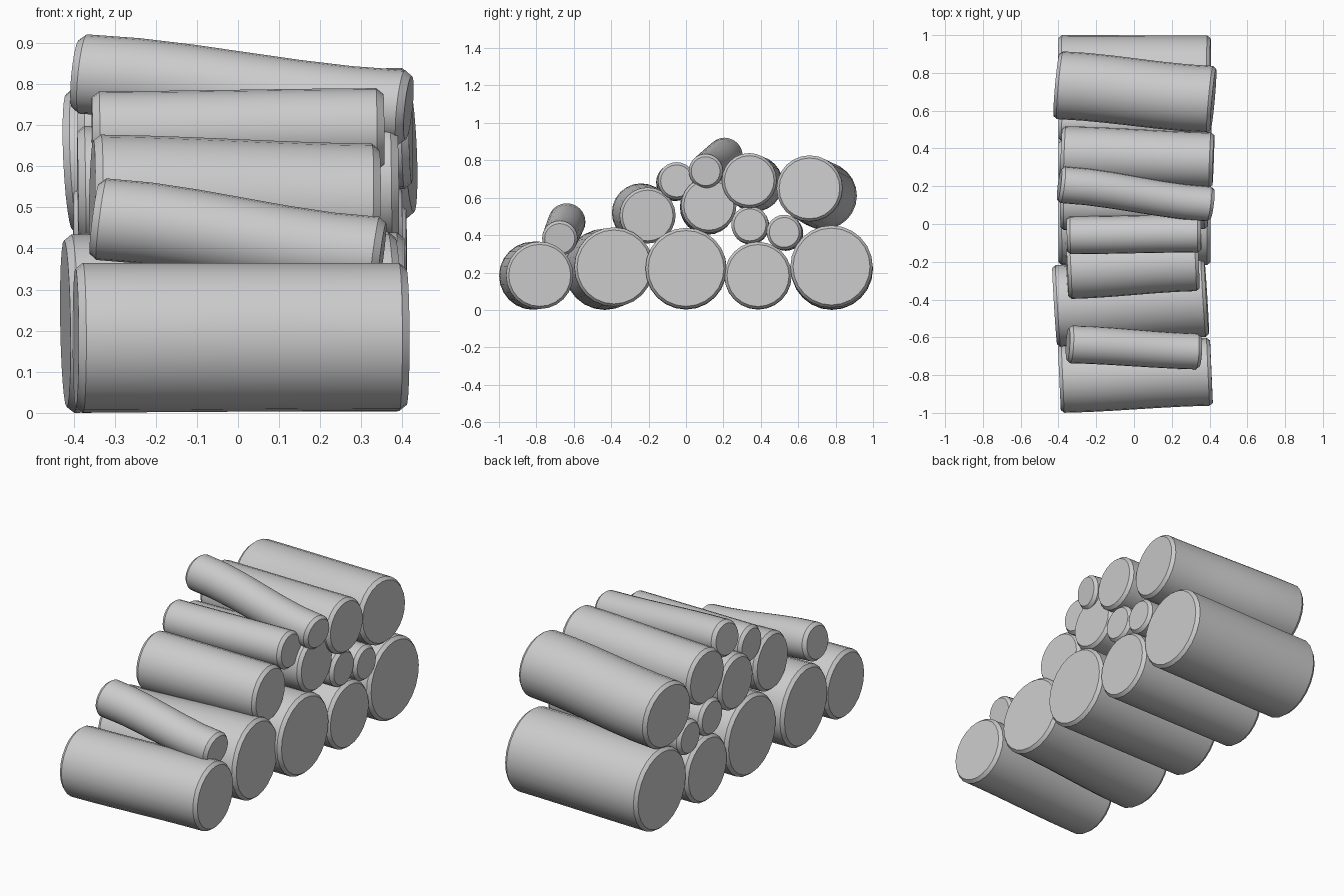
import bpy
import bmesh
from math import cos, sin, tau
from mathutils import Vector

cube = bpy.data.objects.get("Cube")
if cube:
    bpy.data.objects.remove(cube, do_unlink=True)

GREY = (0.6, 0.6, 0.6, 1)
wood = bpy.data.materials.new("plain_grey")
wood.use_nodes = True
wood.diffuse_color = GREY
wood.node_tree.nodes["Principled BSDF"].inputs["Base Color"].default_value = GREY

SIDES = 24
STEPS = 6
BEVEL = 0.018


def add_log(name, right_end, left_end, r_right, r_left):
    """Log with bevelled ends that sways gently between its two end centres."""
    a, b = Vector(right_end), Vector(left_end)
    axis = (b - a).normalized()
    side = Vector((0, 0, 1)).cross(axis).normalized()
    up = axis.cross(side)
    length = (b - a).length

    # Distance along the log and radius inset of every ring
    stations = [(0, BEVEL * 0.8)]
    for i in range(STEPS + 1):
        stations.append((BEVEL + (length - 2 * BEVEL) * i / STEPS, 0))
    stations.append((length, BEVEL * 0.8))

    bm = bmesh.new()
    rings = []
    for dist, inset in stations:
        t = dist / length
        ease = t * t * (3 - 2 * t)
        radius = r_right + (r_left - r_right) * ease - inset
        centre = a + axis * dist
        # Ease sideways and vertical drift so the log bends like a natural trunk
        centre.y += (b.y - a.y) * (ease - t) * 0.7
        centre.z += (b.z - a.z) * (ease - t) * 0.7
        rings.append([bm.verts.new(centre + radius * (side * cos(tau * k / SIDES)
                                                      + up * sin(tau * k / SIDES)))
                      for k in range(SIDES)])
    for lower, upper in zip(rings, rings[1:]):
        for k in range(SIDES):
            n = (k + 1) % SIDES
            bm.faces.new((lower[k], lower[n], upper[n], upper[k]))
    bm.faces.new(rings[0][::-1])
    bm.faces.new(rings[-1])
    bmesh.ops.recalc_face_normals(bm, faces=bm.faces)

    mesh = bpy.data.meshes.new(name)
    bm.to_mesh(mesh)
    bm.free()
    mesh.materials.append(wood)
    log = bpy.data.objects.new(name, mesh)
    bpy.context.collection.objects.link(log)
    bpy.ops.object.select_all(action='DESELECT')
    log.select_set(True)
    bpy.context.view_layer.objects.active = log
    bpy.ops.object.shade_smooth_by_angle(angle=0.4)


# Bottom row, front to back
add_log("bottom_log_front", (-.395, -.818, .183), (.41, -.782, .185), .182, .18)
add_log("bottom_log_second", (-.42, -.435, .217), (.385, -.385, .23), .217, .212)
add_log("bottom_log_middle", (-.4, 0, .22), (.405, 0, .222), .218, .217)
add_log("bottom_log_fourth", (-.4, .385, .182), (.405, .385, .184), .18, .18)
add_log("bottom_log_back", (-.4, .78, .22), (.405, .778, .232), .22, .22)

# Second layer
add_log("small_log_front", (-.35, -.637, .472), (.35, -.675, .382), .1, .095)
add_log("upper_log_front", (-.355, -.24, .52), (.34, -.205, .505), .157, .15)
add_log("upper_log_middle", (-.39, .115, .55), (.39, .122, .56), .148, .148)
add_log("small_log_middle", (-.4, .345, .45), (.4, .342, .455), .1, .1)
add_log("small_log_back", (-.4, .533, .41), (.41, .525, .415), .094, .094)
add_log("upper_log_back", (-.41, .735, .61), (.42, .66, .65), .18, .177)

# Top layer
add_log("top_log_front", (-.355, -.06, .682), (.355, -.05, .69), .1, .1)
add_log("top_log_back", (-.385, .368, .675), (.42, .338, .692), .15, .147)
add_log("top_small_log", (-.395, .208, .825), (.415, .105, .742), .097, .092)
